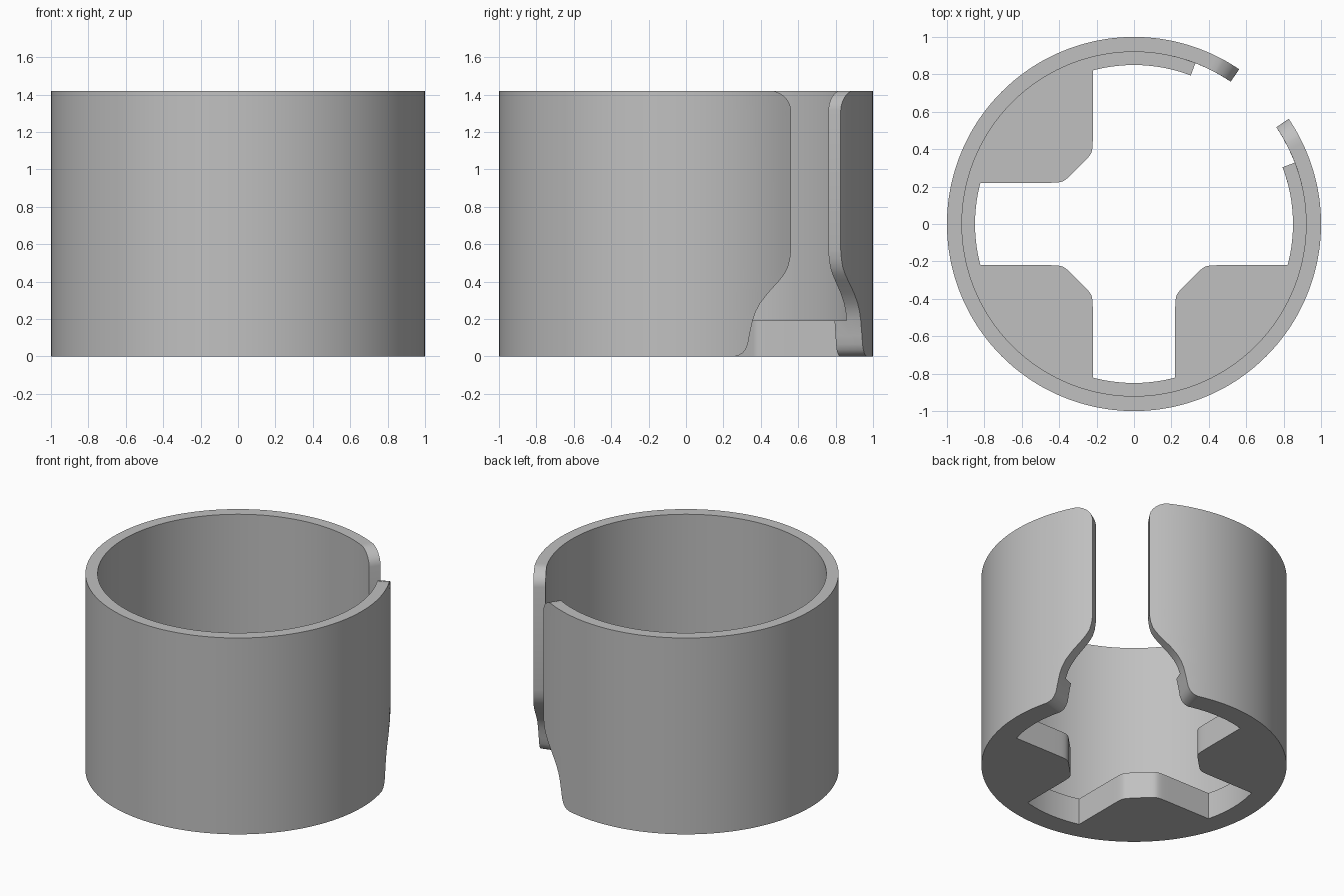
import bpy
import bmesh
from math import sin, cos, radians

cube = bpy.data.objects.get("Cube")
if cube:
    bpy.data.objects.remove(cube, do_unlink=True)

OUTER, WALL, LIP = 1.0, 0.92, 0.85
FLOOR_Z, GAP = 0.193, 0.22
SLOT_DIR = 45        # direction of the open slot, degrees
FIXED = 33           # beyond this offset the columns are evenly spaced
EDGE_COLS = 8

# Slot outline: height and half opening angle
SLOT = [(0, 29.8), (0.006, 28.6), (0.016, 27.5), (0.035, 26.5), (0.065, 25.7),
        (0.11, 25.2), (FLOOR_Z, 24.1), (0.24, 23.1), (0.285, 21.6), (0.34, 18.9),
        (0.405, 15.1), (0.44, 13.3), (0.475, 12.0), (0.52, 11.2), (0.57, 10.8),
        (1.315, 10.8), (1.345, 11.2), (1.37, 12.1), (1.39, 13.3), (1.405, 14.7),
        (1.415, 16.2), (1.42, 17.2)]
FLOOR_ROW = [z for z, _ in SLOT].index(FLOOR_Z)


def floor_radius(deg):
    """Inner edge of the floor: three pads with softened corners, else a lip."""
    c, s = cos(radians(deg)), sin(radians(deg))
    if (c > 0 and s > 0) or min(abs(c), abs(s)) < 0.1:
        return LIP
    c, s = abs(c), abs(s)
    limits = (GAP / c, GAP / s, 0.6 / (c + s))
    return min(LIP, sum(v ** 28 for v in limits) ** (1 / 28))


def column_angles(half):
    """Angles around the ring, squeezed near the two slot edges."""
    near = [half + (FIXED - half) * i / EDGE_COLS for i in range(EDGE_COLS)]
    offsets = near + list(range(FIXED, 360 - FIXED + 1)) + [360 - a for a in reversed(near)]
    return [SLOT_DIR + a for a in offsets]


bm = bmesh.new()


def vert(radius, deg, z):
    return bm.verts.new((radius * cos(radians(deg)), radius * sin(radians(deg)), z))


# Vertex grids: outer wall, inner wall, floor edge
outer, inner, floor = [], [], []
for row, (z, half) in enumerate(SLOT):
    angles = column_angles(half)
    outer.append([vert(OUTER, a, z) for a in angles])
    inner.append([vert(WALL, a, z) for a in angles])
    if row <= FLOOR_ROW:
        floor.append([vert(floor_radius(a), a, z) for a in angles])


def strip(a, b):
    for i in range(len(a) - 1):
        bm.faces.new((a[i], a[i + 1], b[i + 1], b[i]))


# Curved walls
for row in range(len(SLOT) - 1):
    strip(outer[row], outer[row + 1])
    face_rows = floor if row < FLOOR_ROW else inner
    strip(face_rows[row], face_rows[row + 1])

# Rim, underside and top of the floor
strip(outer[-1], inner[-1])
strip(outer[0], inner[0])
strip(inner[0], floor[0])
strip(inner[FLOOR_ROW], floor[FLOOR_ROW])

# Slot side faces
for col in (0, -1):
    def edge(grid):
        return [r[col] for r in grid]
    strip(edge(outer), edge(inner))
    strip(edge(inner)[:FLOOR_ROW + 1], edge(floor))

# Drop unused hidden vertices and orient the shell
bmesh.ops.delete(bm, geom=[v for v in bm.verts if not v.link_faces], context='VERTS')
bmesh.ops.recalc_face_normals(bm, faces=bm.faces)

mesh = bpy.data.meshes.new("slotted_ring")
bm.to_mesh(mesh)
bm.free()
ring = bpy.data.objects.new("slotted_ring", mesh)
bpy.context.collection.objects.link(ring)

# Single grey material
grey = bpy.data.materials.new("plain_grey")
grey.use_nodes = True
colour = (0.53, 0.53, 0.53, 1)
grey.diffuse_color = colour
grey.node_tree.nodes["Principled BSDF"].inputs["Base Color"].default_value = colour
mesh.materials.append(grey)

bpy.ops.object.select_all(action='DESELECT')
ring.select_set(True)
bpy.context.view_layer.objects.active = ring
bpy.ops.object.shade_smooth_by_angle(angle=radians(30))
